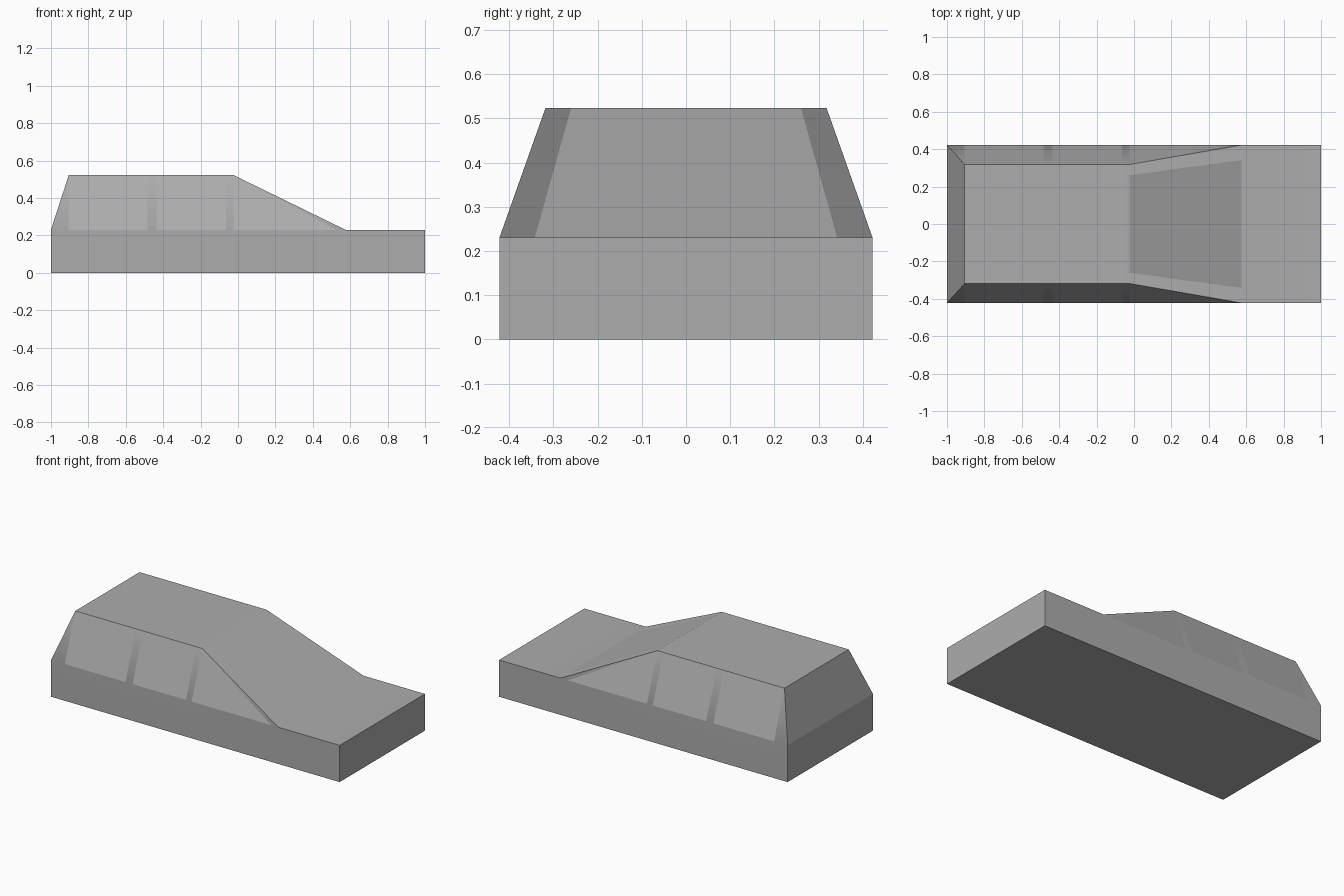
import bpy, bmesh, math
from mathutils import Vector

if "Cube" in bpy.data.objects:
    bpy.data.objects.remove(bpy.data.objects["Cube"], do_unlink=True)

BELT, ROOF = 0.23, 0.523            # heights of the belt line and roof
HALF, ROOF_HALF = 0.422, 0.318      # half widths at those heights
REAR, NOSE = -1.0, 1.0
ROOF_REAR, ROOF_FRONT, HOOD = -0.905, -0.025, 0.575
GLASS_TOP, GLASS_LOW = 0.26, 0.342  # half widths of the windscreen
PILLARS = [(-0.485, -0.435), (-0.065, -0.025)]
TIP = 0.525                         # front tip of the front side window
INSIDE = Vector((-0.2, 0, 0.2))

paint = bpy.data.materials.new("mid grey")
paint.use_nodes = True
grey = (0.418, 0.418, 0.418, 1)
paint.diffuse_color = grey
paint.node_tree.nodes["Principled BSDF"].inputs["Base Color"].default_value = grey


def build(name, polygons, smooth=False):
    """Make one object from flat panels, all turned outward."""
    bm = bmesh.new()
    for points in polygons:
        bm.faces.new([bm.verts.new(p) for p in points])
    bmesh.ops.remove_doubles(bm, verts=bm.verts[:], dist=0.0005)
    for f in bm.faces:
        f.normal_update()
        if f.normal.dot(f.calc_center_median() - INSIDE) < 0:
            f.normal_flip()
        f.smooth = smooth
    mesh = bpy.data.meshes.new(name)
    bm.to_mesh(mesh)
    bm.free()
    mesh.materials.append(paint)
    obj = bpy.data.objects.new(name, mesh)
    bpy.context.collection.objects.link(obj)
    if smooth:
        mesh.set_sharp_from_angle(angle=math.radians(30))
        weighted = obj.modifiers.new("even shading", 'WEIGHTED_NORMAL')
        weighted.mode = 'FACE_AREA'
        weighted.keep_sharp = True


def floor(x, s, y=HALF):
    return (x, s * y, 0)


def low(x, s, y=HALF):
    return (x, s * y, BELT)


def top(x, s, y=ROOF_HALF):
    return (x, s * y, ROOF)


def across(*corners):
    """Closed outline from (point function, x, half width) mirrored in y."""
    return ([fn(x, 1, y) for fn, x, y in corners]
            + [fn(x, -1, y) for fn, x, y in reversed(corners)])


(p1, p2), (p3, p4) = PILLARS
roof_xs = [ROOF_REAR, p1, p2, p3, ROOF_FRONT]
belt_xs = [REAR, ROOF_REAR, p1, p2, p3, p4, TIP, HOOD, NOSE]

# Body shell: floor, ends, hood and roof
shell = [
    across((floor, REAR, HALF), (floor, NOSE, HALF)),
    across((floor, REAR, HALF), (low, REAR, HALF)),
    across((floor, NOSE, HALF), (low, NOSE, HALF)),
    across((low, HOOD, GLASS_LOW), (low, HOOD, HALF), (low, NOSE, HALF)),
    across(*[(top, x, ROOF_HALF) for x in roof_xs], (top, ROOF_FRONT, GLASS_TOP)),
]
# Lower sides and pillars, mirrored
for s in (1, -1):
    shell.append([floor(REAR, s)] + [low(x, s) for x in belt_xs] + [floor(NOSE, s)])
    shell.append([low(REAR, s), low(ROOF_REAR, s), top(ROOF_REAR, s)])
    for a, b in PILLARS:
        shell.append([low(a, s), low(b, s), top(b, s), top(a, s)])
    shell.append([low(TIP, s), low(HOOD, s), top(ROOF_FRONT, s)])
    shell.append([low(HOOD, s), low(HOOD, s, GLASS_LOW),
                  top(ROOF_FRONT, s, GLASS_TOP), top(ROOF_FRONT, s)])
build("car_body", shell, smooth=True)

# Flat glazing panels
build("windscreen", [across((low, HOOD, GLASS_LOW), (top, ROOF_FRONT, GLASS_TOP))])
build("rear_panel", [across((low, REAR, HALF), (top, ROOF_REAR, ROOF_HALF))])
for side, s in (("left", 1), ("right", -1)):
    for label, a, b in (("rear", ROOF_REAR, p1), ("middle", p2, p3)):
        build(f"{label}_window_{side}",
              [[low(a, s), low(b, s), top(b, s), top(a, s)]])
    build(f"front_window_{side}",
          [[low(p4, s), low(TIP, s), top(ROOF_FRONT, s)]])
